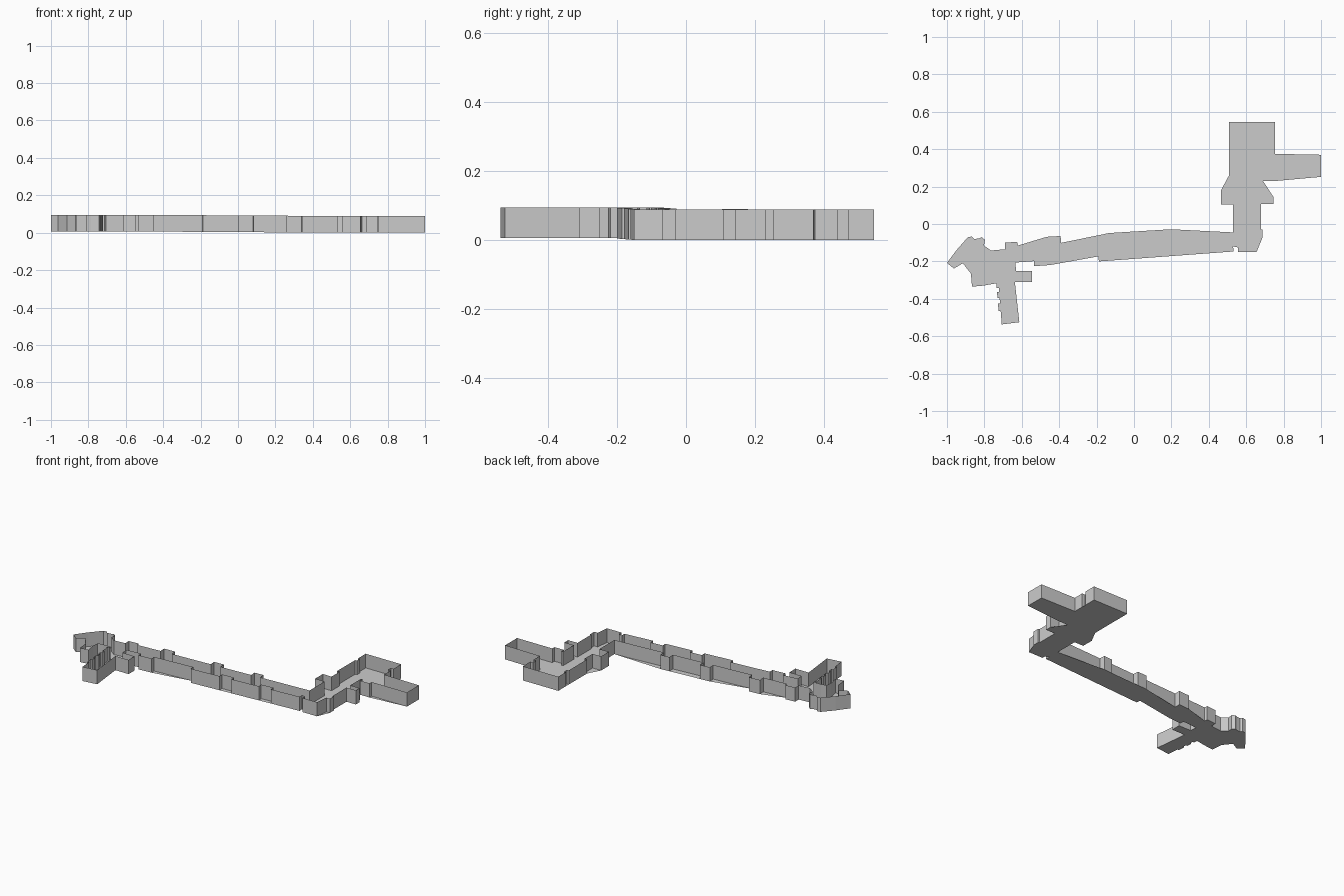
import bpy, bmesh
from mathutils import Vector

if "Cube" in bpy.data.objects:
    bpy.data.objects.remove(bpy.data.objects["Cube"])

HEIGHT = 0.089


def floor_z(x):
    # the western end lies very slightly higher
    return 0.006 * min(1, max(0, (0.53 - x) / 0.98))


def bays(a, b, spans, depth):
    """Straight run a->b with rectangular bays pushed out to its left."""
    a, b = Vector(a), Vector(b)
    d = b - a
    out = Vector((-d.y, d.x)).normalized() * depth
    pts = [a]
    for t0, t1 in spans:
        pts += [a + d * t0, a + d * t0 + out, a + d * t1 + out, a + d * t1]
    pts.append(b)
    clean = [pts[0]]
    for p in pts[1:]:
        if (p - clean[-1]).length > 1e-5:
            clean.append(p)
    return [tuple(p) for p in clean]


def section(name, runs):
    """Floor bounded by clockwise runs, with a thin wall along each run."""
    fl, wl = bmesh.new(), bmesh.new()
    pts = []
    for run in runs:
        for p in run:
            if not pts or (Vector(p) - Vector(pts[-1])).length > 1e-5:
                pts.append(p)
        low = [wl.verts.new((x, y, floor_z(x))) for x, y in run]
        top = [wl.verts.new((x, y, floor_z(x) + HEIGHT)) for x, y in run]
        for i in range(len(run) - 1):
            wl.faces.new((low[i], low[i + 1], top[i + 1], top[i]))
    face = fl.faces.new([fl.verts.new((x, y, floor_z(x))) for x, y in reversed(pts)])
    bmesh.ops.triangulate(fl, faces=[face])
    # walls face into the rooms
    bmesh.ops.reverse_faces(wl, faces=[f for f in wl.faces])
    for f in wl.faces:
        c, n = f.calc_center_median(), f.normal
        e = (f.verts[0].co + f.verts[1].co) / 2
    for part, bm in (("floor", fl), ("walls", wl)):
        me = bpy.data.meshes.new(f"{name}_{part}")
        bm.to_mesh(me)
        bm.free()
        bpy.context.collection.objects.link(bpy.data.objects.new(me.name, me))


# East wing: hall, east room and small side recesses
section("east_wing", [[
    (.53, -.045), (.53, .104), (.465, .104), (.465, .18), (.525, .18),
    (.525, .26), (.508, .26), (.508, .44), (.52, .44), (.52, .47),
    (.508, .47), (.508, .545), (.755, .545), (.755, .47), (.735, .47),
    (.735, .44), (.755, .44), (.755, .375), (1, .37), (1, .252),
    (.755, .252), (.755, .23), (.69, .23), (.69, .252), (.68, .252),
    (.68, .145), (.745, .145), (.745, .108), (.68, .108), (.68, -.03),
    (.688, -.03), (.688, -.07), (.664, -.07), (.655, -.15), (.555, -.15),
    (.555, -.125), (.53, -.12)]])

# Long corridor with bays on both sides
north = bays((-.62, -.115), (.53, -.045),
             [(.135, .2), (.426, .483), (.661, .713)], .037)
south = bays((.53, -.12), (-.635, -.206),
             [(0, .163), (.232, .386), (.455, .618), (.841, .915)], .027)
section("corridor", [north, south])

# West wing: south room with ribbed wall, small closet and angled end room
south_room = [(-.635, -.206), (-.63, -.25), (-.545, -.25), (-.545, -.31),
              (-.637, -.31), (-.613, -.525), (-.707, -.537)]
ribs = bays((-.707, -.537), (-.733, -.222),
            [(.23, .36), (.45, .55), (.62, .70), (.78, .97)], .011)
end_room = [(-.733, -.222), (-.785, -.222), (-.818, -.227), (-.822, -.27),
            (-.81, -.33), (-.866, -.335), (-.872, -.265), (-.915, -.21),
            (-.963, -.238), (-1, -.208), (-.945, -.135), (-.888, -.07),
            (-.866, -.067), (-.855, -.08), (-.83, -.078), (-.815, -.07),
            (-.797, -.085), (-.802, -.115), (-.765, -.142), (-.69, -.135),
            (-.69, -.1), (-.625, -.095), (-.62, -.115)]
section("west_wing", [south_room + ribs[1:] + end_room[1:]])
